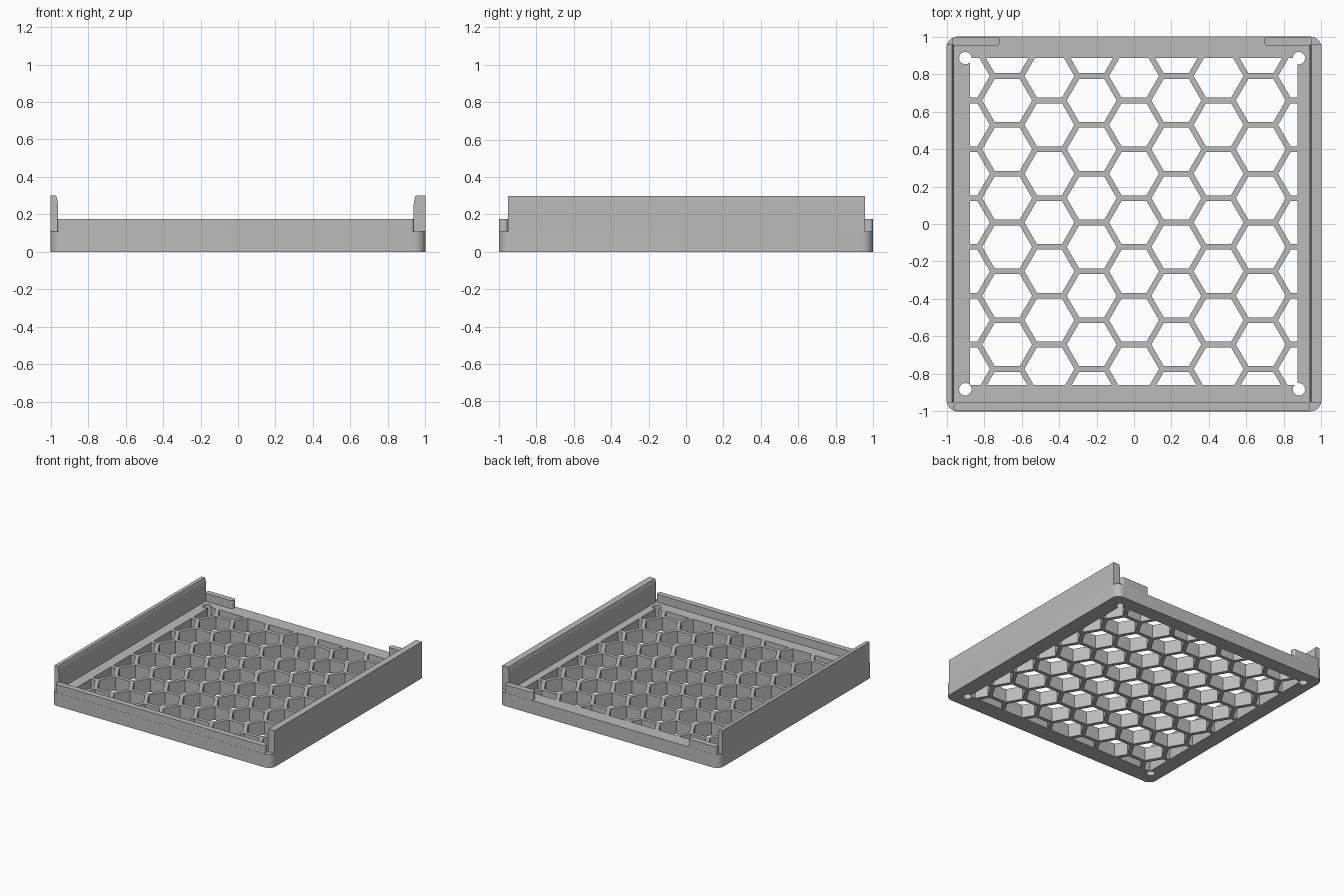
import bpy
import bmesh
import math

cube = bpy.data.objects.get("Cube")
if cube:
    bpy.data.objects.remove(cube, do_unlink=True)

grey = bpy.data.materials.new("plain_grey")
grey.use_nodes = True
COLOUR = (0.5, 0.5, 0.5, 1)
grey.diffuse_color = COLOUR
grey.node_tree.nodes["Principled BSDF"].inputs["Base Color"].default_value = COLOUR

BASE_TOP = 0.11
LIP_TOP = 0.175
WALL_TOP = 0.3


def add_prism(bm, outline, z0, z1):
    """Extrude a flat outline upward from z0 to z1."""
    face = bm.faces.new([bm.verts.new((x, y, z0)) for x, y in outline])
    top = bmesh.ops.extrude_face_region(bm, geom=[face])["geom"]
    verts = [g for g in top if isinstance(g, bmesh.types.BMVert)]
    bmesh.ops.translate(bm, verts=verts, vec=(0, 0, z1 - z0))


def to_object(name, bm):
    bmesh.ops.recalc_face_normals(bm, faces=bm.faces)
    mesh = bpy.data.meshes.new(name)
    bm.to_mesh(mesh)
    bm.free()
    obj = bpy.data.objects.new(name, mesh)
    bpy.context.collection.objects.link(obj)
    mesh.materials.append(grey)
    return obj


def smooth(obj):
    bpy.ops.object.select_all(action='DESELECT')
    obj.select_set(True)
    bpy.context.view_layer.objects.active = obj
    bpy.ops.object.shade_smooth_by_angle(angle=math.radians(30))


def rounded_block(name, x0, x1, y0, y1, z0, z1, radius):
    bm = bmesh.new()
    add_prism(bm, [(x0, y0), (x1, y0), (x1, y1), (x0, y1)], z0, z1)
    upright = [e for e in bm.edges
               if abs(e.verts[0].co.z - e.verts[1].co.z) > 0.01]
    bmesh.ops.bevel(bm, geom=upright, offset=radius, segments=8,
                    profile=0.5, affect='EDGES')
    return to_object(name, bm)


def polygon(cx, cy, radius, sides):
    return [(cx + radius * math.cos(math.tau * i / sides),
             cy + radius * math.sin(math.tau * i / sides)) for i in range(sides)]


def clip(points, axis, limit, sign):
    """Keep the part of a convex outline where sign * coordinate <= sign * limit."""
    result = []
    for a, b in zip(points, points[1:] + points[:1]):
        da, db = sign * (a[axis] - limit), sign * (b[axis] - limit)
        if da <= 0:
            result.append(a)
        if da * db < 0:
            t = da / (da - db)
            result.append((a[0] + t * (b[0] - a[0]), a[1] + t * (b[1] - a[1])))
    return result


def cut(obj, outlines, name):
    """Cut upright holes through an object."""
    bm = bmesh.new()
    for outline in outlines:
        add_prism(bm, outline, -0.1, BASE_TOP + 0.1)
    cutter = to_object(name, bm)
    cutter.hide_render = True
    mod = obj.modifiers.new("holes", 'BOOLEAN')
    mod.operation = 'DIFFERENCE'
    mod.solver = 'EXACT'
    mod.object = cutter
    bpy.ops.object.select_all(action='DESELECT')
    obj.select_set(True)
    bpy.context.view_layer.objects.active = obj
    bpy.ops.object.modifier_apply(modifier=mod.name)
    bpy.data.objects.remove(cutter, do_unlink=True)


# Base plate with rounded corners
base = rounded_block("base_grille", -1, 1, -1, 1, 0, BASE_TOP, 0.06)

# Honeycomb openings, trimmed to the inside of the frame
PITCH = 0.2605
STRUT = 0.03
hex_radius = (PITCH - STRUT) / math.sqrt(3)
bounds = [(0, -0.875, -1), (0, 0.873, 1), (1, -0.86, -1), (1, 0.885, 1)]
cells = []
for col in range(-4, 5):
    for row in range(-5, 6):
        y = 0.008 + PITCH * (row + (col % 2) / 2)
        cell = polygon(col * PITCH * math.sqrt(3) / 2, y, hex_radius, 6)
        for axis, limit, sign in bounds:
            cell = clip(cell, axis, limit, sign)
        if len(cell) > 2:
            cells.append(cell)
cut(base, cells, "honeycomb_cutter")

# Corner screw holes
cut(base, [polygon(x, y, 0.033, 32) for x in (-0.9, 0.88) for y in (-0.882, 0.885)],
    "screw_cutter")
smooth(base)


# Tall side walls, leaning back at the top of the inner face
def side_wall(name, outer, inner, lean):
    profile = [(outer, BASE_TOP), (inner, BASE_TOP), (inner, 0.25),
               (inner + lean * 0.3, 0.275), (inner + lean, WALL_TOP),
               (outer, WALL_TOP)]
    bm = bmesh.new()
    face = bm.faces.new([bm.verts.new((x, -0.952, z)) for x, z in profile])
    far = bmesh.ops.extrude_face_region(bm, geom=[face])["geom"]
    verts = [g for g in far if isinstance(g, bmesh.types.BMVert)]
    bmesh.ops.translate(bm, verts=verts, vec=(0, 1.909, 0))
    return to_object(name, bm)


side_wall("right_wall", -1, -0.96, -0.01)
side_wall("left_wall", 1, 0.937, 0.01)

# Low lips along the front edge and at the back corners
for name, x0, x1, y0, y1 in (
        ("front_lip", -0.962, 0.94, -0.999, -0.952),
        ("back_right_lip", -0.97, -0.717, 0.952, 0.999),
        ("back_left_lip", 0.695, 0.95, 0.952, 0.999)):
    smooth(rounded_block(name, x0, x1, y0, y1, BASE_TOP, LIP_TOP, 0.018))
